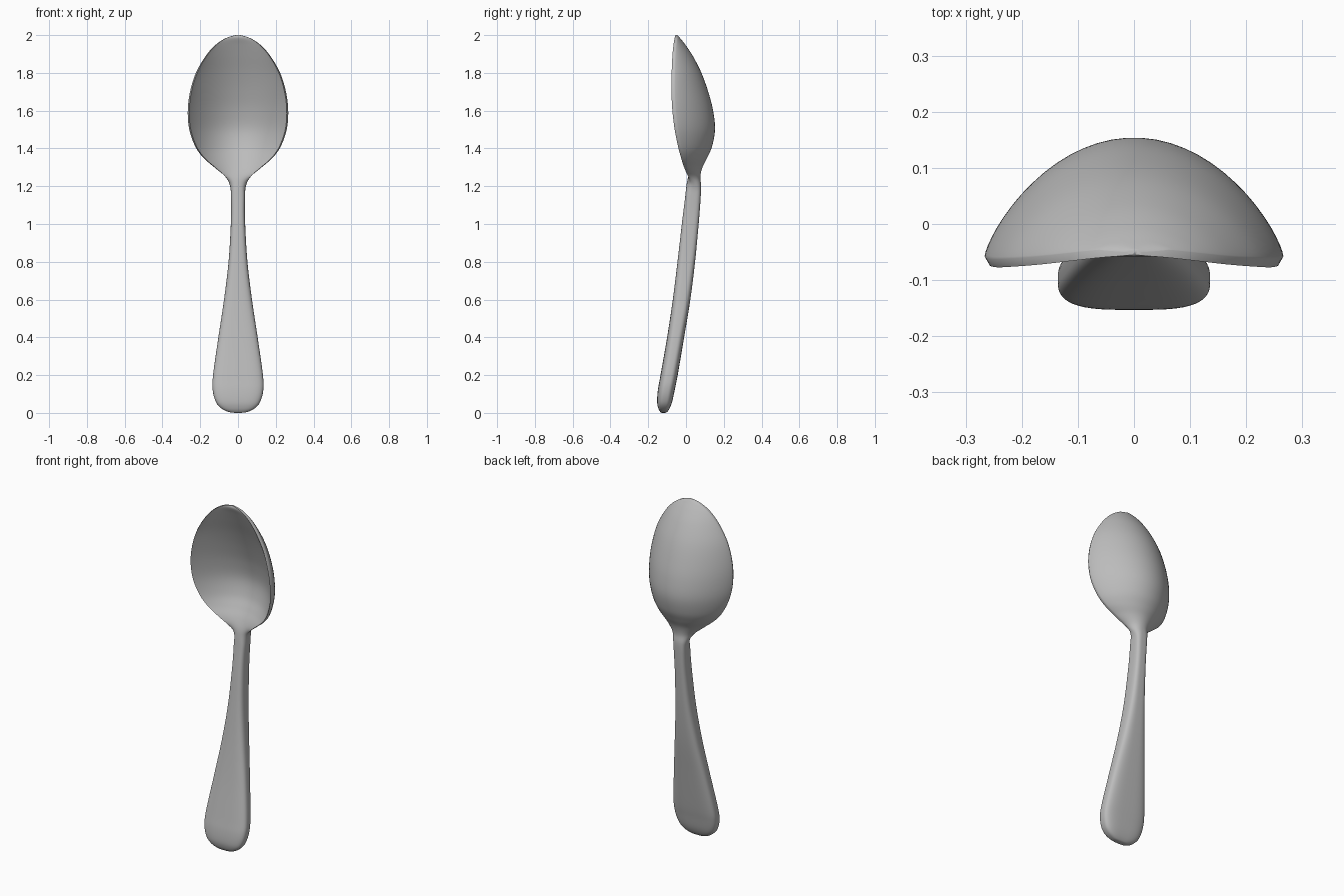
import bpy, bmesh, math

cube = bpy.data.objects.get("Cube")
if cube:
    bpy.data.objects.remove(cube)

STEPS = 6      # rings between neighbouring stations
HALF = 32      # points on each half of a cross-section

# Handle stations: height, half width, front, back
HANDLE = [
    (0, .012, -.126, -.112), (.005, .05, -.136, -.1), (.025, .09, -.147, -.086),
    (.06, .118, -.153, -.073), (.12, .134, -.149, -.06), (.2, .132, -.135, -.044),
    (.4, .104, -.1, -.01), (.6, .074, -.07, .023), (.8, .05, -.045, .048),
    (1, .038, -.022, .067), (1.13, .037, -.006, .077), (1.2, .042, .002, .08),
]
# Bowl stations: height, half width, rim, inner floor, outer back
BOWL = [
    (1.25, .067, .012, .012, .076), (1.3, .125, -.01, .034, .087),
    (1.35, .183, -.026, .063, .112), (1.41, .226, -.042, .092, .138),
    (1.5, .258, -.06, .108, .154), (1.6, .266, -.072, .092, .144),
    (1.7, .254, -.077, .061, .118), (1.8, .223, -.076, .023, .082),
    (1.89, .171, -.072, -.016, .036), (1.95, .117, -.066, -.042, -.004),
    (1.985, .062, -.06, -.057, -.032), (2, .012, -.056, -.055, -.045),
]


def smooth_path(points):
    """Catmull-Rom resampling of every value in the station list."""
    result = []
    for i in range(len(points) - 1):
        quad = [points[max(0, min(len(points) - 1, i + k))] for k in (-1, 0, 1, 2)]
        for s in range(STEPS):
            t = s / STEPS
            result.append([
                b + t * (c - a + t * (2 * a - 5 * b + 4 * c - d + t * (3 * (b - c) + d - a))) / 2
                for a, b, c, d in zip(*quad)])
    return result + [list(points[-1])]


def cross_section(z, width, rim, front, back):
    """Closed ring: rounded bar in the handle, thin parabolic dish in the bowl."""
    k = max(0, min(1, (z - 1.15) / .15))
    blend = k * k * (3 - 2 * k)
    x_power = .6 + .4 * blend
    lip = blend * min(.014, max(0, back - rim) / 2)
    inner = width * (1 - .03 * blend)
    ring = []
    for side, w, edge, centre, bowl_power in (
            (1, width, rim + lip, back, 1.55), (-1, inner, rim, front, 1.85)):
        y_power = .6 + (bowl_power - .6) * blend
        for j in range(HALF):
            # The bowl's halves stop at separate rim edges; the handle's share them
            a = math.pi * j / (HALF - blend)
            c, s = math.cos(a), abs(math.sin(a))
            x = side * w * math.copysign(abs(c) ** x_power, c)
            ring.append((x, edge + (centre - edge) * s ** y_power, z))
    return ring


# Stations share one format; the handle's rim is its mid-thickness
stations = [(z, w, (f + b) / 2, f, b) for z, w, f, b in HANDLE] + BOWL

# Spoon body, lofted from handle end to bowl tip
bm = bmesh.new()
rings = [[bm.verts.new(p) for p in cross_section(*s)] for s in smooth_path(stations)]
for low, high in zip(rings, rings[1:]):
    for j in range(len(low)):
        n = (j + 1) % len(low)
        bm.faces.new((low[j], low[n], high[n], high[j]))
bm.faces.new(rings[0])
bm.faces.new(rings[-1])
bmesh.ops.recalc_face_normals(bm, faces=bm.faces)

mesh = bpy.data.meshes.new("spoon")
bm.to_mesh(mesh)
bm.free()
spoon = bpy.data.objects.new("spoon", mesh)
bpy.context.collection.objects.link(spoon)

# Plain grey metal
metal = bpy.data.materials.new("grey_metal")
metal.use_nodes = True
colour = (.5, .5, .5, 1)
metal.diffuse_color = colour
metal.node_tree.nodes["Principled BSDF"].inputs["Base Color"].default_value = colour
mesh.materials.append(metal)

bpy.context.view_layer.objects.active = spoon
spoon.select_set(True)
bpy.ops.object.shade_smooth_by_angle(angle=math.radians(75))
